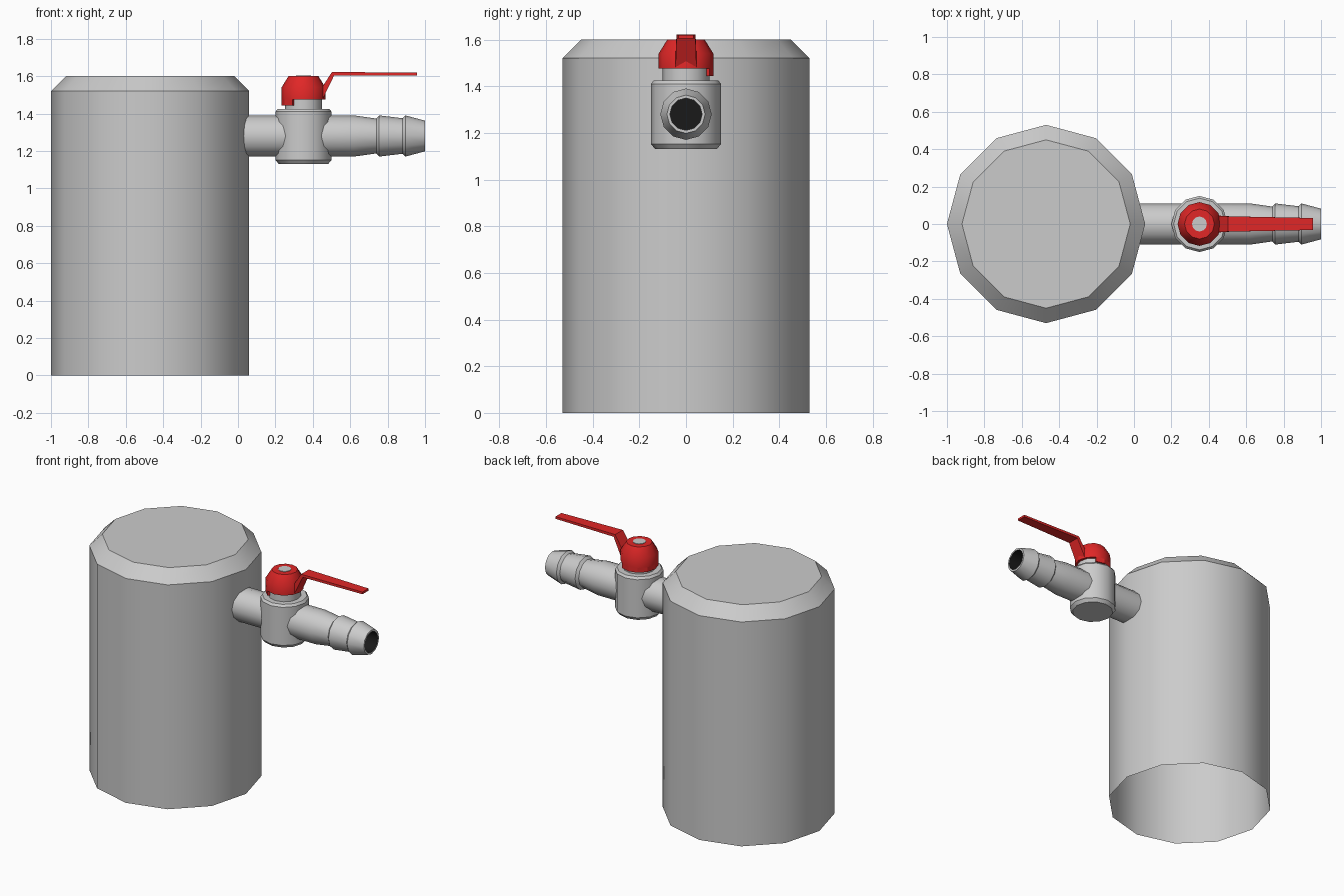
import bpy, bmesh, math
from mathutils import Vector

if "Cube" in bpy.data.objects:
    bpy.data.objects.remove(bpy.data.objects["Cube"])

SIDES = 12


def material(name, rgb):
    m = bpy.data.materials.new(name)
    m.diffuse_color = (*rgb, 1)
    m.use_nodes = True
    m.node_tree.nodes["Principled BSDF"].inputs["Base Color"].default_value = m.diffuse_color
    return m


red = material("red_paint", (0.75, 0.02, 0.02))
black = material("dark_bore", (0.01, 0.01, 0.01))


def finish(name, bm, mat=None, smooth=True, flip=False):
    bmesh.ops.recalc_face_normals(bm, faces=bm.faces)
    if flip:
        bmesh.ops.reverse_faces(bm, faces=bm.faces)
    me = bpy.data.meshes.new(name)
    bm.to_mesh(me)
    bm.free()
    if smooth:
        me.shade_smooth()
        me.set_sharp_from_angle(angle=math.radians(32))
    if mat:
        me.materials.append(mat)
    ob = bpy.data.objects.new(name, me)
    bpy.context.collection.objects.link(ob)
    return ob


def lathe(name, profile, centre, axis="z", start_cap=False, end_cap=False,
          mat=None, flip=False):
    """Revolve (radius, position along axis) points around z or x."""
    bm = bmesh.new()
    rings = []
    for r, h in profile:
        ring = []
        for i in range(SIDES):
            a = math.tau * i / SIDES
            c, s = r * math.cos(a), r * math.sin(a)
            p = (c, s, h) if axis == "z" else (h, c, s)
            ring.append(bm.verts.new(Vector(p) + Vector(centre)))
        rings.append(ring)
    for a, b in zip(rings, rings[1:]):
        for i in range(SIDES):
            j = (i + 1) % SIDES
            bm.faces.new((a[i], a[j], b[j], b[i]))
    if start_cap:
        bm.faces.new(rings[0])
    if end_cap:
        bm.faces.new(rings[-1])
    return finish(name, bm, mat, flip=flip)


def loft(name, sections, mat):
    """Closed solid through a list of four-cornered sections."""
    bm = bmesh.new()
    rings = [[bm.verts.new(p) for p in s] for s in sections]
    for a, b in zip(rings, rings[1:]):
        for i in range(4):
            j = (i + 1) % 4
            bm.faces.new((a[i], a[j], b[j], b[i]))
    bm.faces.new(rings[0])
    bm.faces.new(rings[-1])
    return finish(name, bm, mat, smooth=False)


# Tank: chamfered top, open underneath
lathe("tank", [(0.53, 0), (0.53, 1.52), (0.45, 1.6)], (-0.47, 0, 0), end_cap=True)

# Pipe from tank to valve
PIPE = (0, 0, 1.28)
lathe("inlet_pipe", [(0.11, -0.03), (0.11, 0.28)], PIPE, "x")

# Valve body, neck and stem
VX = 0.35
VALVE = (VX, 0, 0)
lathe("valve_body", [(0.132, 1.13), (0.15, 1.152), (0.15, 1.41), (0.138, 1.425)],
      VALVE, start_cap=True, end_cap=True)
lathe("valve_neck", [(0.10, 1.42), (0.10, 1.49)], VALVE, end_cap=True)
lathe("valve_stem", [(0.04, 1.48), (0.04, 1.603)], VALVE, end_cap=True)

# Barbed hose outlet with dark bore
lathe("hose_barb", [(0.11, 0.42), (0.11, 0.62), (0.093, 0.74), (0.11, 0.755),
                    (0.095, 0.88), (0.11, 0.895), (0.082, 1.0), (0.069, 1.0)],
      PIPE, "x")
lathe("hose_bore", [(0.069, 0.5), (0.069, 1.0)], PIPE, "x", start_cap=True,
      mat=black, flip=True)

# Red handle cap
lathe("handle_cap", [(0.098, 1.475), (0.117, 1.475), (0.117, 1.54),
                     (0.08, 1.6), (0.04, 1.6)], VALVE, mat=red)

# Stop skirt hanging from part of the cap
skirt = []
for deg in range(60, 241, 30):
    c, s = math.cos(math.radians(deg)), math.sin(math.radians(deg))
    skirt.append([(VX + r * c, r * s, z) for r, z in
                  ((0.101, 1.443), (0.117, 1.443), (0.117, 1.476), (0.101, 1.476))])
loft("stop_skirt", skirt, red)

# Cranked lever: top point, bottom point, half width
lever = []
for (tx, tz), (bx, bz), w in (((0.44, 1.525), (0.452, 1.476), 0.045),
                              ((0.502, 1.622), (0.514, 1.604), 0.041),
                              ((0.956, 1.619), (0.956, 1.604), 0.032)):
    lever.append([(tx, -w, tz), (tx, w, tz), (bx, w, bz), (bx, -w, bz)])
loft("handle_lever", lever, red)
